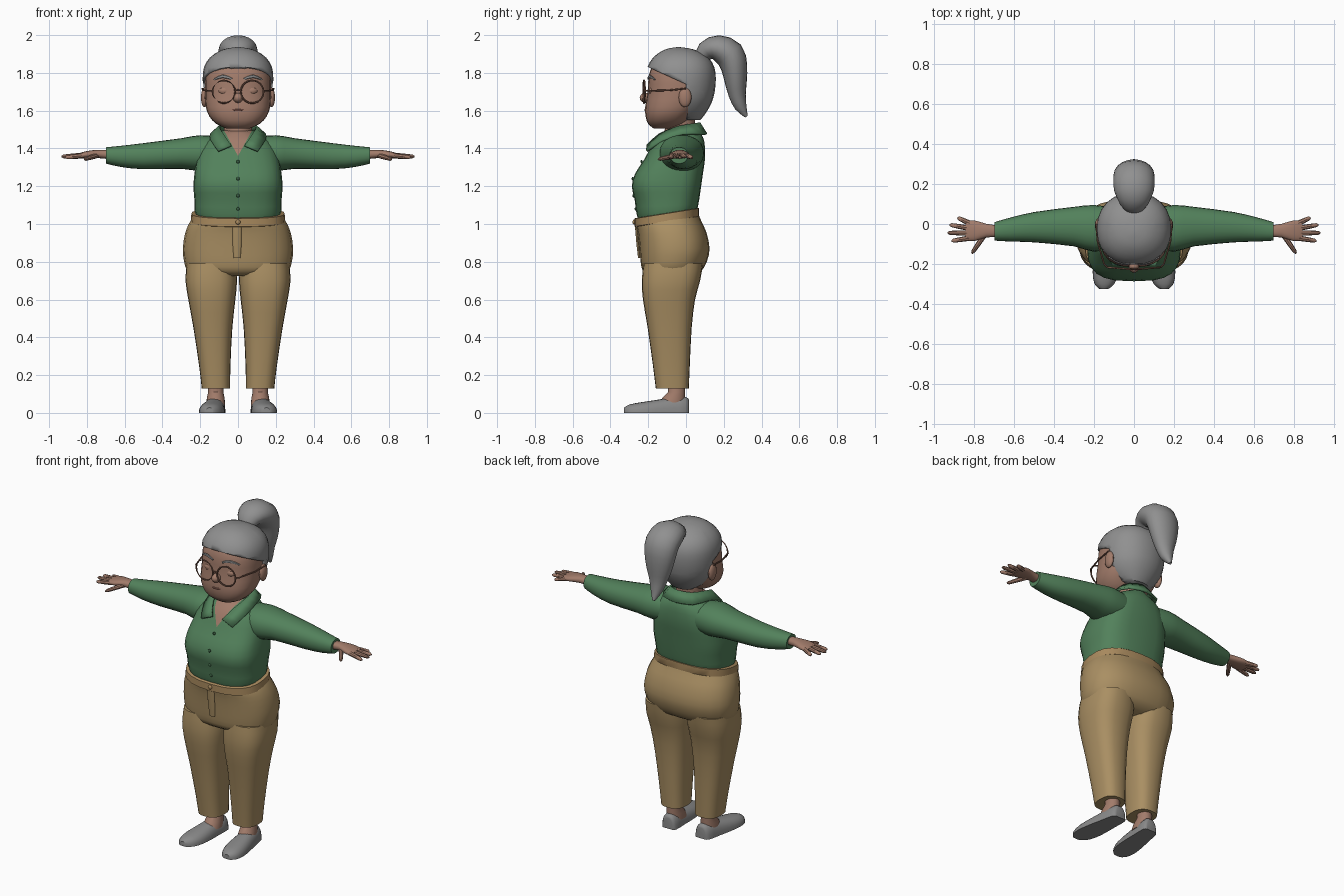
import bpy, bmesh, math
from mathutils import Vector

if "Cube" in bpy.data.objects:
    bpy.data.objects.remove(bpy.data.objects["Cube"])


def material(name, r, g, b):
    m = bpy.data.materials.new(name)
    m.diffuse_color = (r, g, b, 1)
    m.use_nodes = True
    m.node_tree.nodes["Principled BSDF"].inputs["Base Color"].default_value = m.diffuse_color
    return m


GREEN = material("shirt_green", 0.085, 0.22, 0.105)
DARK_GREEN = material("button_green", 0.04, 0.11, 0.05)
TAN = material("trouser_tan", 0.40, 0.275, 0.125)
BELT = material("waistband_tan", 0.39, 0.25, 0.11)
SKIN = material("skin", 0.36, 0.20, 0.145)
LIP = material("lip", 0.29, 0.13, 0.10)
GREY = material("hair_grey", 0.28, 0.28, 0.28)
SHOE = material("shoe_grey", 0.25, 0.25, 0.25)
BROWN = material("frame_brown", 0.20, 0.10, 0.07)
SIDES = ((1, "left"), (-1, "right"))


def finish(name, bm, *mats, angle=40):
    bmesh.ops.recalc_face_normals(bm, faces=bm.faces[:])
    me = bpy.data.meshes.new(name)
    bm.to_mesh(me)
    bm.free()
    ob = bpy.data.objects.new(name, me)
    bpy.context.collection.objects.link(ob)
    for m in mats:
        me.materials.append(m)
    bpy.ops.object.select_all(action='DESELECT')
    ob.select_set(True)
    bpy.context.view_layer.objects.active = ob
    bpy.ops.object.shade_smooth_by_angle(angle=math.radians(angle))
    return ob


def spline(keys, steps=2):
    """Catmull-Rom interpolation of equal-length tuples."""
    out = []
    for i in range(len(keys) - 1):
        quad = keys[max(i - 1, 0)], keys[i], keys[i + 1], keys[min(i + 2, len(keys) - 1)]
        for s in range(steps):
            t = s / steps
            out.append(tuple(b + 0.5 * t * (c - a + t * (2*a - 5*b + 4*c - d + t * (3*(b - c) + d - a)))
                             for a, b, c, d in zip(*quad)))
    return out + [keys[-1]]


def oval(center, u, v, ru, rv, n=2.0, seg=24):
    """Superellipse ring in the plane of u and v."""
    pts = []
    for i in range(seg):
        a = 2 * math.pi * i / seg
        c, s = math.cos(a), math.sin(a)
        pts.append(Vector(center) + Vector(u) * math.copysign(abs(c) ** (2 / n), c) * ru
                   + Vector(v) * math.copysign(abs(s) ** (2 / n), s) * rv)
    return pts


def level(z, x0, x1, yf, yb, n=2.4, tilt=0.0):
    """Horizontal ring from its extents, optionally rising toward the back."""
    pts = oval(((x0 + x1) / 2, (yf + yb) / 2, z), (1, 0, 0), (0, 1, 0), (x1 - x0) / 2, (yb - yf) / 2, n)
    for p in pts:
        p.z += tilt * (p.y + 0.1)
    return pts


def loft(rings):
    bm = bmesh.new()
    rows = [[bm.verts.new(p) for p in r] for r in rings]
    k = len(rows[0])
    for a, b in zip(rows, rows[1:]):
        for i in range(k):
            bm.faces.new((a[i], a[(i + 1) % k], b[(i + 1) % k], b[i]))
    bm.faces.new(rows[0])
    bm.faces.new(rows[-1])
    return bm


def tube(path, side=(1, 0, 0), seg=12):
    """Rings square to a path of (x, y, z, radius along side, other radius)."""
    pts = [Vector(p[:3]) for p in path]
    rings = []
    for i, p in enumerate(path):
        t = (pts[min(i + 1, len(pts) - 1)] - pts[max(i - 1, 0)]).normalized()
        v = t.cross(Vector(side)).normalized()
        rings.append(oval(pts[i], v.cross(t), v, p[3], p[4], seg=seg))
    return loft(rings)


def blob(name, loc, size, mat):
    bm = bmesh.new()
    bmesh.ops.create_uvsphere(bm, u_segments=16, v_segments=10, radius=1)
    for v in bm.verts:
        v.co = Vector(loc) + Vector(a * b for a, b in zip(v.co, size))
    return finish(name, bm, mat)


def cut(bm, point, normal, test=lambda f: True):
    faces = [f for f in bm.faces if test(f.calc_center_median())]
    geom = set(faces) | {e for f in faces for e in f.edges} | {v for f in faces for v in f.verts}
    bmesh.ops.bisect_plane(bm, geom=list(geom), plane_co=point, plane_no=normal)


# Shirt body with the open neckline cut into its front
body = spline([(1.04, .22, -.25, .055, 2.6, .16), (1.07, .229, -.262, .062, 2.7, .1),
               (1.13, .231, -.272, .07, 2.8, 0), (1.20, .236, -.287, .08, 3, 0),
               (1.27, .23, -.268, .09, 3, 0), (1.34, .22, -.222, .10, 2.8, 0),
               (1.41, .20, -.185, .10, 2.5, 0), (1.455, .155, -.155, .092, 2.2, 0),
               (1.495, .08, -.11, .07, 2, 0)])
bm = loft([level(z, -h, h, f, b, n, t) for z, h, f, b, n, t in body])
for s in (1, -1):
    cut(bm, (0, 0, 1.36), (1, 0, -.55 * s), lambda c: c.y < -.03 and c.z > 1.33)
for f in bm.faces:
    c = f.calc_center_median()
    f.material_index = int(c.y < -.03 and abs(c.x) < .55 * (c.z - 1.36))
finish("shirt_body", bm, GREEN, SKIN)

# Collar folded around the neck
inner = [(.035, -.205, 1.415), (.075, -.14, 1.475), (.098, -.04, 1.515), (.07, .045, 1.53), (0, .07, 1.535)]
outer = [(.105, -.207, 1.385), (.142, -.125, 1.44), (.143, -.02, 1.475), (.10, .08, 1.475), (0, .108, 1.475)]
bm = bmesh.new()
rows = []
for edge in (inner, outer):
    half = spline(edge)
    rows.append([bm.verts.new(p) for p in half + [(-x, y, z) for x, y, z in half[-2::-1]]])
for i in range(len(rows[0]) - 1):
    bm.faces.new((rows[0][i], rows[0][i + 1], rows[1][i + 1], rows[1][i]))
mod = finish("collar", bm, GREEN).modifiers.new("cloth", 'SOLIDIFY')
mod.thickness, mod.offset = .012, 0

for i, (y, z) in enumerate(((-.235, 1.33), (-.282, 1.24), (-.278, 1.15), (-.266, 1.08))):
    blob(f"button_{i + 1}", (0, y, z), (.009, .006, .009), DARK_GREEN)

# Trousers: hips, waistband and fly
hips = spline([(.725, .20, -.19, .03, 0), (.75, .265, -.228, .08, 0), (.80, .285, -.24, .11, 0),
               (.87, .292, -.246, .125, 0), (.95, .28, -.254, .108, .03), (1.0, .26, -.262, .08, .1),
               (1.025, .245, -.265, .066, .16)])
finish("trouser_hips", loft([level(z, -h, h, f, b, 2.4, t) for z, h, f, b, t in hips]), TAN)
finish("waistband", loft([level(z, -h, h, -.21 - h * .25, .07, 2.5, .16)
                          for z, h in ((1.012, .24), (1.014, .25), (1.056, .247), (1.058, .23))]), BELT)
finish("fly", tube([(-.005, -.262, .985, .024, .008), (-.005, -.255, .90, .024, .008),
                    (-.005, -.246, .82, .018, .008)]), TAN)
blob("waist_button", (0, -.275, 1.01), (.013, .008, .013), BELT)

for s, side in SIDES:
    # Trouser leg
    leg = spline([(.13, .042, .192, -.16, .015), (.25, .04, .206, -.175, .02), (.45, .03, .236, -.203, .03),
                  (.60, .014, .263, -.228, .048), (.70, .005, .278, -.234, .075), (.79, .01, .272, -.225, .09)])
    finish(f"trouser_leg_{side}", loft([level(z, s * a, s * b, f, k, 2.6) for z, a, b, f, k in leg]), TAN)

    # Ankle and shoe, toe turned slightly outward
    finish(f"ankle_{side}", loft([level(z, s * (.118 - r), s * (.118 + r), f, -.005, 2)
                                  for z, r, f in ((.04, .05, -.15), (.08, .047, -.125), (.11, .04, -.095),
                                                  (.18, .042, -.095))]), SKIN)
    shoe = spline([(.016, .03, .065), (.0, .048, .085), (-.08, .056, .08), (-.16, .064, .068),
                   (-.24, .066, .056), (-.30, .05, .044), (-.327, .02, .028)])
    rings = []
    for y, w, h in shoe:
        ring = oval((s * (.115 - y * .11), y, 0), (1, 0, 0), (0, 0, 1), w, h, 2.4)
        for p in ring:
            p.z = max(p.z, 0)
        rings.append(ring)
    finish(f"shoe_{side}", loft(rings), SHOE)

    # Sleeve
    sleeve = spline([(.08, -.02, 1.375, .10, .085), (.20, -.022, 1.375, .117, .095), (.30, -.013, 1.373, .099, .081),
                     (.50, -.016, 1.359, .076, .069), (.62, -.028, 1.358, .06, .056), (.70, -.037, 1.363, .046, .043)])
    finish(f"sleeve_{side}", loft([oval((s * x, y, z), (0, 1, 0), (0, 0, 1), a, b, 2.2)
                                   for x, y, z, a, b in sleeve]), GREEN)

    # Hand with four fingers and a thumb
    palm = spline([(.68, -.037, 1.367, .03, .024), (.74, -.033, 1.371, .034, .022),
                   (.80, -.034, 1.367, .052, .019), (.845, -.034, 1.361, .048, .013)])
    finish(f"palm_{side}", loft([oval((s * x, y, z), (0, 1, 0), (0, 0, 1), a, b, 2.3)
                                 for x, y, z, a, b in palm]), SKIN)
    digits = [((.82, .002, 1.363), (.885, .032, 1.352)), ((.82, -.022, 1.364), (.925, -.004, 1.357)),
              ((.82, -.046, 1.364), (.935, -.044, 1.357)), ((.82, -.07, 1.363), (.915, -.085, 1.352)),
              ((.745, -.048, 1.363), (.813, -.148, 1.342))]
    for name, (a, b) in zip(("little_finger", "ring_finger", "middle_finger", "index_finger", "thumb"), digits):
        path = []
        for t, r in ((0, .014), (.5, .0125), (.9, .010), (1, .004)):
            p = Vector(a).lerp(Vector(b), t)
            path.append((s * p.x, p.y, p.z, r, r))
        finish(f"{name}_{side}", tube(path, (0, 0, 1), 8), SKIN)

    # Ear, eyelid, eyebrow
    blob(f"ear_{side}", (s * .178, -.005, 1.67), (.018, .034, .052), SKIN)
    blob(f"eyelid_{side}", (s * .07, -.178, 1.705), (.034, .02, .022), SKIN)
    brow = [(.032, -.201, 1.768, .004, .005), (.08, -.192, 1.782, .006, .009), (.127, -.165, 1.765, .004, .004)]
    finish(f"eyebrow_{side}", tube([(s * p[0],) + p[1:] for p in spline(brow)], (0, 1, 0), 8), GREY)

    # Glasses: round rim and temple arm
    rim = [oval((s * (.075 + .06 * math.cos(a)), -.222 + .005 * math.cos(a), 1.70 + .06 * math.sin(a)),
                (math.cos(a), 0, math.sin(a)), (0, 1, 0), .0045, .0045, seg=8)
           for a in (2 * math.pi * i / 32 for i in range(33))]
    for ring in rim:
        for p in ring:
            p.x = s * abs(p.x)
    finish(f"glasses_rim_{side}", loft(rim), BROWN)
    arm = [(.134, -.218, 1.705), (.15, -.2, 1.705), (.182, -.09, 1.708), (.19, .0, 1.717)]
    finish(f"glasses_arm_{side}", tube([(s * x, y, z, .0045, .0045) for x, y, z in arm], (0, 0, 1), 8), BROWN)

finish("glasses_bridge", tube([(x, -.226, 1.705 + .006 * (x == 0), .0045, .0045) for x in (-.017, 0, .017)],
                              (0, 1, 0), 8), BROWN)

# Neck and head
finish("neck", loft([level(z, -h, h, f, b, 2) for z, h, f, b in
                     ((1.42, .085, -.12, .05), (1.48, .075, -.115, .045), (1.60, .072, -.10, .05))]), SKIN)
head = spline([(1.505, .06, -.17, -.07), (1.53, .115, -.20, -.01), (1.57, .152, -.214, .03),
               (1.62, .17, -.216, .07), (1.70, .174, -.203, .11), (1.78, .172, -.198, .12),
               (1.84, .15, -.175, .11), (1.89, .09, -.12, .06)])
finish("head", loft([level(z, -h, h, f, b) for z, h, f, b in head]), SKIN)
blob("nose", (0, -.212, 1.668), (.026, .033, .027), SKIN)
finish("mouth", tube([(-.042, -.206, 1.61, .003, .003), (-.015, -.215, 1.603, .006, .006),
                      (.015, -.215, 1.603, .006, .006), (.042, -.206, 1.61, .003, .003)], (0, 1, 0), 8), LIP)

# Hair cap, opened for the face along a sloping hairline and behind the ears
cap = spline([(1.55, .07, -.02, .075), (1.58, .12, -.15, .10), (1.64, .165, -.20, .135), (1.70, .182, -.214, .152),
              (1.77, .187, -.21, .158), (1.83, .18, -.204, .15), (1.88, .15, -.175, .12),
              (1.915, .10, -.13, .065), (1.93, .055, -.09, .015), (1.936, .01, -.05, -.03)])
bm = loft([level(z, -h, h, f, b, 2.2) for z, h, f, b in cap])
cut(bm, (0, 0, 1.74), (0, .45, 1))
cut(bm, (0, 0, 0), (0, 1, 0))
gone = [f for f in bm.faces
        if (c := f.calc_center_median()).y < 0 and c.z < 1.74 - .45 * c.y]
bmesh.ops.delete(bm, geom=gone, context='FACES')
mod = finish("hair_cap", bm, GREY).modifiers.new("volume", 'SOLIDIFY')
mod.thickness, mod.offset = .02, -1

# Ponytail rising from the crown and falling behind
tail = [(.07, 1.86, .035, .03), (.105, 1.915, .072, .052), (.165, 1.93, .099, .07), (.23, 1.897, .104, .08),
        (.255, 1.83, .098, .07), (.264, 1.75, .08, .058), (.272, 1.68, .056, .045), (.29, 1.62, .036, .032),
        (.32, 1.568, .008, .008)]
finish("ponytail", tube([(0,) + p for p in spline(tail)], seg=20), GREY)
